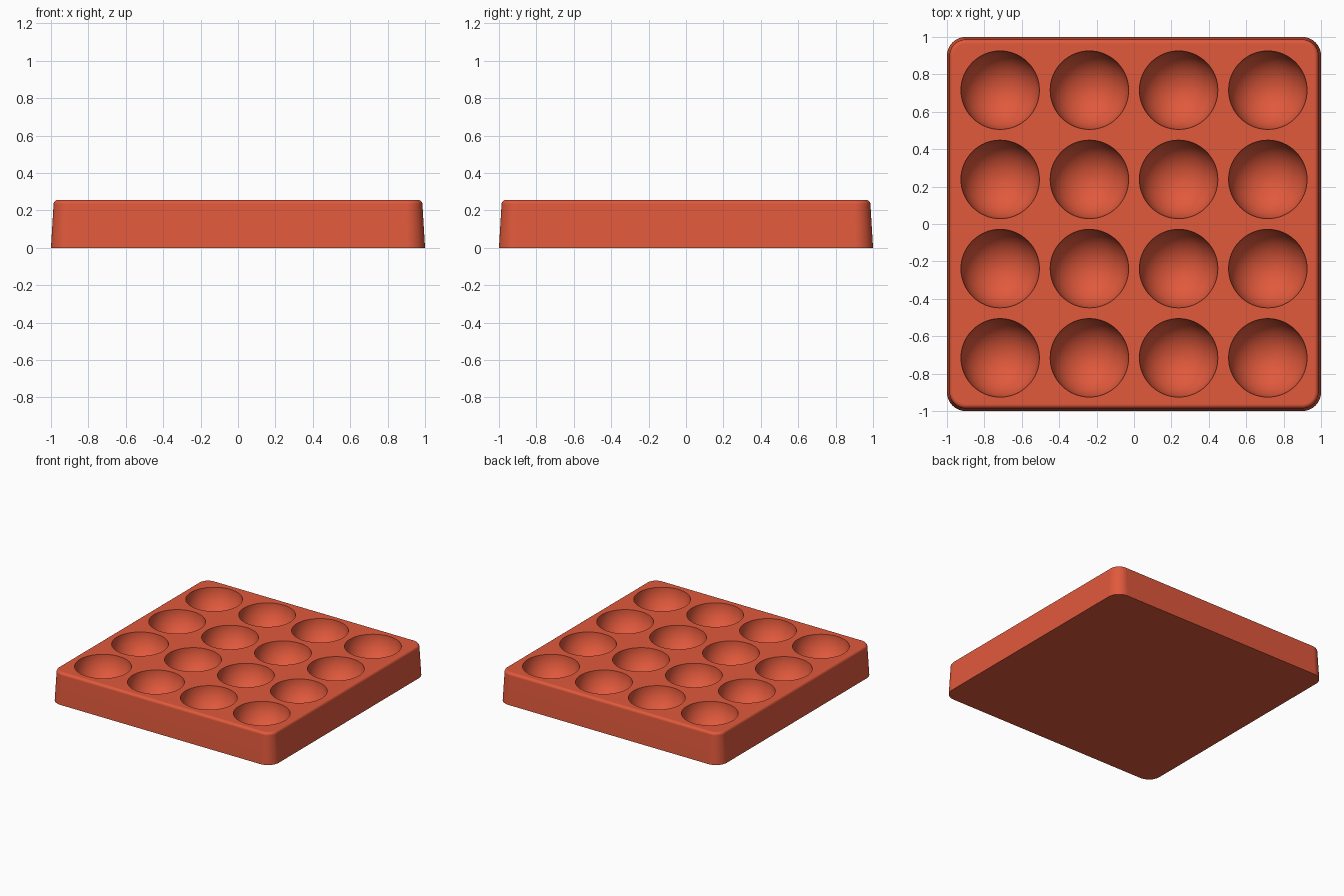
import bpy
import bmesh
from math import sin, cos, pi, radians
from mathutils import Matrix

default = bpy.data.objects.get("Cube")
if default:
    bpy.data.objects.remove(default, do_unlink=True)

HEIGHT = 0.255
CORNER = 0.1      # plan corner radius at the base
DRAFT = 0.014     # how far the walls lean in
EDGE = 0.022      # rounding of the top edge
CUP = 0.21        # radius of each hollow
SPACING = 0.477   # distance between hollows

clay = bpy.data.materials.new("terracotta red")
clay.use_nodes = True
colour = (0.75, 0.1, 0.045, 1)
clay.diffuse_color = colour
clay.node_tree.nodes["Principled BSDF"].inputs["Base Color"].default_value = colour


def make_object(name, bm):
    bmesh.ops.recalc_face_normals(bm, faces=bm.faces)
    for face in bm.faces:
        face.smooth = True
    mesh = bpy.data.meshes.new(name)
    bm.to_mesh(mesh)
    bm.free()
    mesh.materials.append(clay)
    obj = bpy.data.objects.new(name, mesh)
    bpy.context.collection.objects.link(obj)
    return obj


def rounded_square(bm, inset, z, steps=10):
    """Ring of vertices around a square with rounded corners."""
    centre, radius = 1 - CORNER, CORNER - inset
    ring = []
    for corner, (sx, sy) in enumerate([(1, 1), (-1, 1), (-1, -1), (1, -1)]):
        for i in range(steps + 1):
            a = (corner + i / steps) * pi / 2
            ring.append(bm.verts.new((sx * centre + radius * cos(a),
                                      sy * centre + radius * sin(a), z)))
    return ring


# Tray block: leaning walls and a rounded top edge
profile = [(0, 0)]
for i in range(7):
    a = i / 6 * pi / 2
    profile.append((DRAFT + EDGE * (1 - cos(a)), HEIGHT - EDGE + EDGE * sin(a)))
bm = bmesh.new()
rings = [rounded_square(bm, inset, z) for inset, z in profile]
for low, high in zip(rings, rings[1:]):
    for i in range(len(low)):
        j = (i + 1) % len(low)
        bm.faces.new((low[i], low[j], high[j], high[i]))
bm.faces.new(rings[0])
bm.faces.new(rings[-1])
tray = make_object("tray", bm)

# Round hollows: a grid of spheres cut from the top
bm = bmesh.new()
for row in range(4):
    for column in range(4):
        place = Matrix.Translation(((column - 1.5) * SPACING,
                                    (row - 1.5) * SPACING, HEIGHT + 0.004))
        bmesh.ops.create_uvsphere(bm, u_segments=64, v_segments=32,
                                  radius=CUP, matrix=place)
cutter = make_object("hollow_cutter", bm)
cutter.hide_render = True

cut = tray.modifiers.new("hollows", "BOOLEAN")
cut.operation = "DIFFERENCE"
cut.solver = "EXACT"
cut.object = cutter
bpy.ops.object.select_all(action="DESELECT")
tray.select_set(True)
bpy.context.view_layer.objects.active = tray
bpy.ops.object.modifier_apply(modifier=cut.name)
bpy.data.objects.remove(cutter, do_unlink=True)

# Smooth curves, crisp rims, flat top
bpy.ops.object.shade_smooth_by_angle(angle=radians(35))
weighted = tray.modifiers.new("flat_top_shading", "WEIGHTED_NORMAL")
weighted.keep_sharp = True
